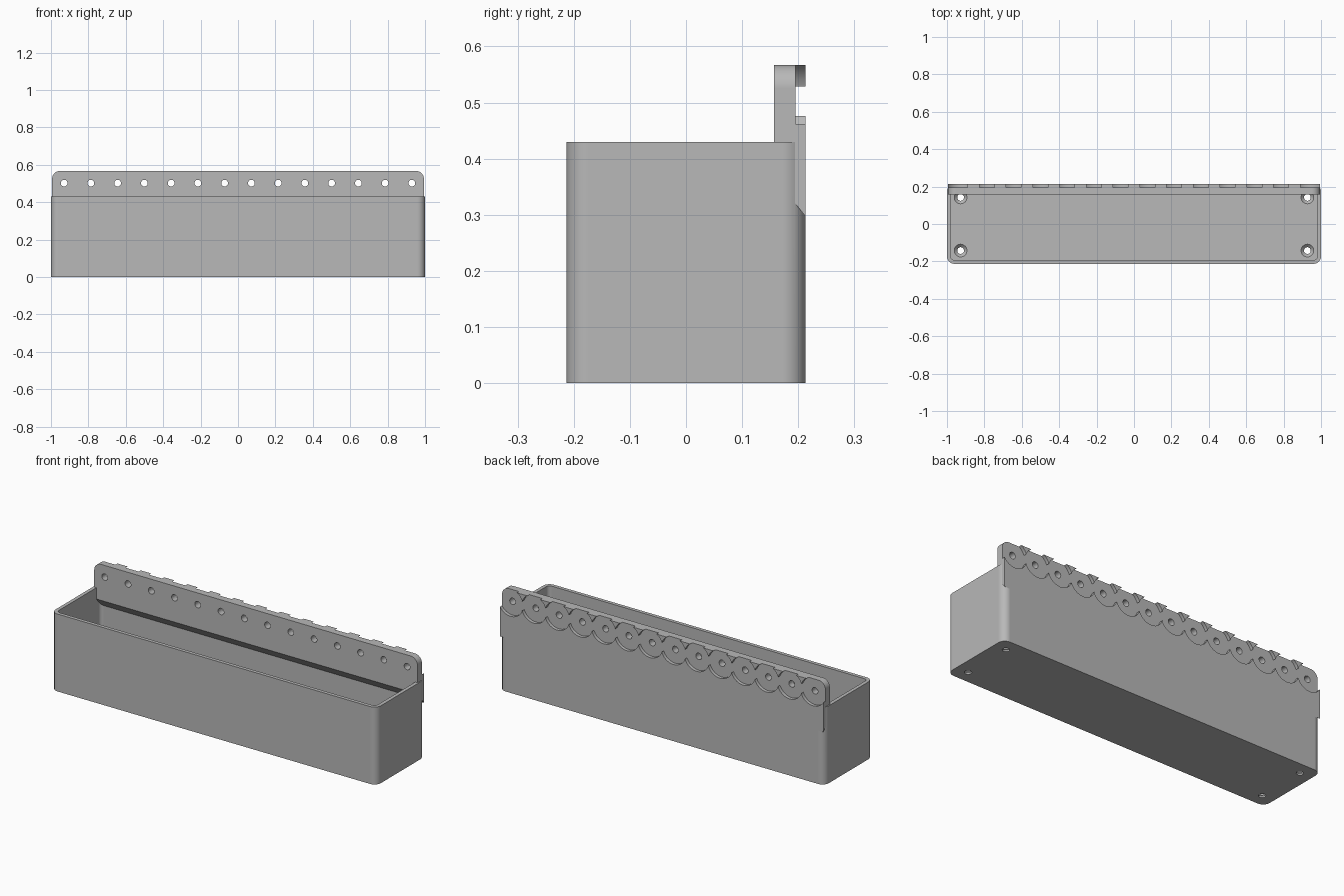
import bpy, bmesh, math
from mathutils import Matrix, Vector

cube = bpy.data.objects.get("Cube")
if cube:
    bpy.data.objects.remove(cube, do_unlink=True)

HALF_X, HALF_Y, BIN_H = 1.0, 0.213, 0.43
WALL, FLOOR, CORNER = 0.02, 0.025, 0.04
PLATE_TOP, PLATE_X, PLATE_FRONT, RECESS_Y = 0.567, 0.994, 0.157, 0.195
HOLE_Z, COUNT, PITCH = 0.502, 14, 0.143

grey = bpy.data.materials.new("plain grey")
grey.use_nodes = True
colour = (0.48, 0.48, 0.48, 1)
grey.diffuse_color = colour
grey.node_tree.nodes["Principled BSDF"].inputs["Base Color"].default_value = colour


def make(name, bm):
    bmesh.ops.recalc_face_normals(bm, faces=bm.faces)
    mesh = bpy.data.meshes.new(name)
    bm.to_mesh(mesh)
    bm.free()
    mesh.materials.append(grey)
    obj = bpy.data.objects.new(name, mesh)
    bpy.context.collection.objects.link(obj)
    return obj


def extrude(bm, points, direction):
    face = bm.faces.new([bm.verts.new(p) for p in points])
    out = bmesh.ops.extrude_face_region(bm, geom=[face])
    moved = [g for g in out["geom"] if isinstance(g, bmesh.types.BMVert)]
    bmesh.ops.translate(bm, verts=moved, vec=direction)


def rounded_box(name, hx, hy, r, z0, z1, steps=8):
    points = []
    for i, (sx, sy) in enumerate(((1, 1), (-1, 1), (-1, -1), (1, -1))):
        for k in range(steps + 1):
            a = math.pi / 2 * (i + k / steps)
            points.append((sx * (hx - r) + r * math.cos(a),
                           sy * (hy - r) + r * math.sin(a), z0))
    bm = bmesh.new()
    extrude(bm, points, Vector((0, 0, z1 - z0)))
    return make(name, bm)


def cylinder(name, centre, r1, r2, depth, along_y=False, sides=32):
    turn = Matrix.Rotation(math.pi / 2, 4, "X") if along_y else Matrix()
    bm = bmesh.new()
    bmesh.ops.create_cone(bm, cap_ends=True, segments=sides, radius1=r1,
                          radius2=r2, depth=depth,
                          matrix=Matrix.Translation(centre) @ turn)
    return make(name, bm)


def combine(obj, other, operation):
    mod = obj.modifiers.new("combine", "BOOLEAN")
    mod.operation, mod.solver, mod.object = operation, "EXACT", other
    bpy.context.view_layer.objects.active = obj
    bpy.ops.object.modifier_apply(modifier=mod.name)
    bpy.data.objects.remove(other, do_unlink=True)


# Open bin with rounded corners
storage_bin = rounded_box("storage_bin", HALF_X, HALF_Y, CORNER, 0, BIN_H)
cavity = rounded_box("cavity", HALF_X - WALL, HALF_Y - WALL, CORNER - WALL, FLOOR, 1)
combine(storage_bin, cavity, "DIFFERENCE")

# Mounting plate with a sloped underside and rounded top corners
bm = bmesh.new()
profile = [(PLATE_FRONT, PLATE_TOP), (HALF_Y, PLATE_TOP), (HALF_Y, 0.297), (PLATE_FRONT, 0.367)]
extrude(bm, [(-PLATE_X, y, z) for y, z in profile], Vector((2 * PLATE_X, 0, 0)))
top_ends = [e for e in bm.edges
            if all(v.co.z > PLATE_TOP - 0.001 for v in e.verts)
            and abs(e.verts[0].co.x - e.verts[1].co.x) < 0.001]
bmesh.ops.bevel(bm, geom=top_ends, offset=0.042, segments=8, profile=0.5, affect="EDGES")
combine(storage_bin, make("mounting_plate", bm), "UNION")

# Overlapping round recesses on the back, each with a through hole
for i in range(COUNT):
    x = (i - (COUNT - 1) / 2) * PITCH
    recess = cylinder("recess", (x, RECESS_Y + 0.05, HOLE_Z), 0.0763, 0.0763, 0.1, True, 48)
    combine(storage_bin, recess, "DIFFERENCE")
    hole = cylinder("plate_hole", (x, 0.18, HOLE_Z), 0.018, 0.018, 0.2, True, 24)
    combine(storage_bin, hole, "DIFFERENCE")

# Countersunk screw holes in the floor
for sx in (-1, 1):
    for sy in (-1, 1):
        x, y = sx * 0.927, sy * 0.142
        shaft = cylinder("screw_hole", (x, y, 0), 0.018, 0.018, 0.2)
        combine(storage_bin, shaft, "DIFFERENCE")
        sink = cylinder("countersink", (x, y, FLOOR - 0.007), 0.018, 0.036, 0.018)
        combine(storage_bin, sink, "DIFFERENCE")

# Smooth the curves while keeping the edges crisp
bpy.ops.object.select_all(action="DESELECT")
storage_bin.select_set(True)
bpy.context.view_layer.objects.active = storage_bin
bpy.ops.object.shade_smooth_by_angle(angle=math.radians(25))
weighted = storage_bin.modifiers.new("even_normals", "WEIGHTED_NORMAL")
weighted.keep_sharp = True
